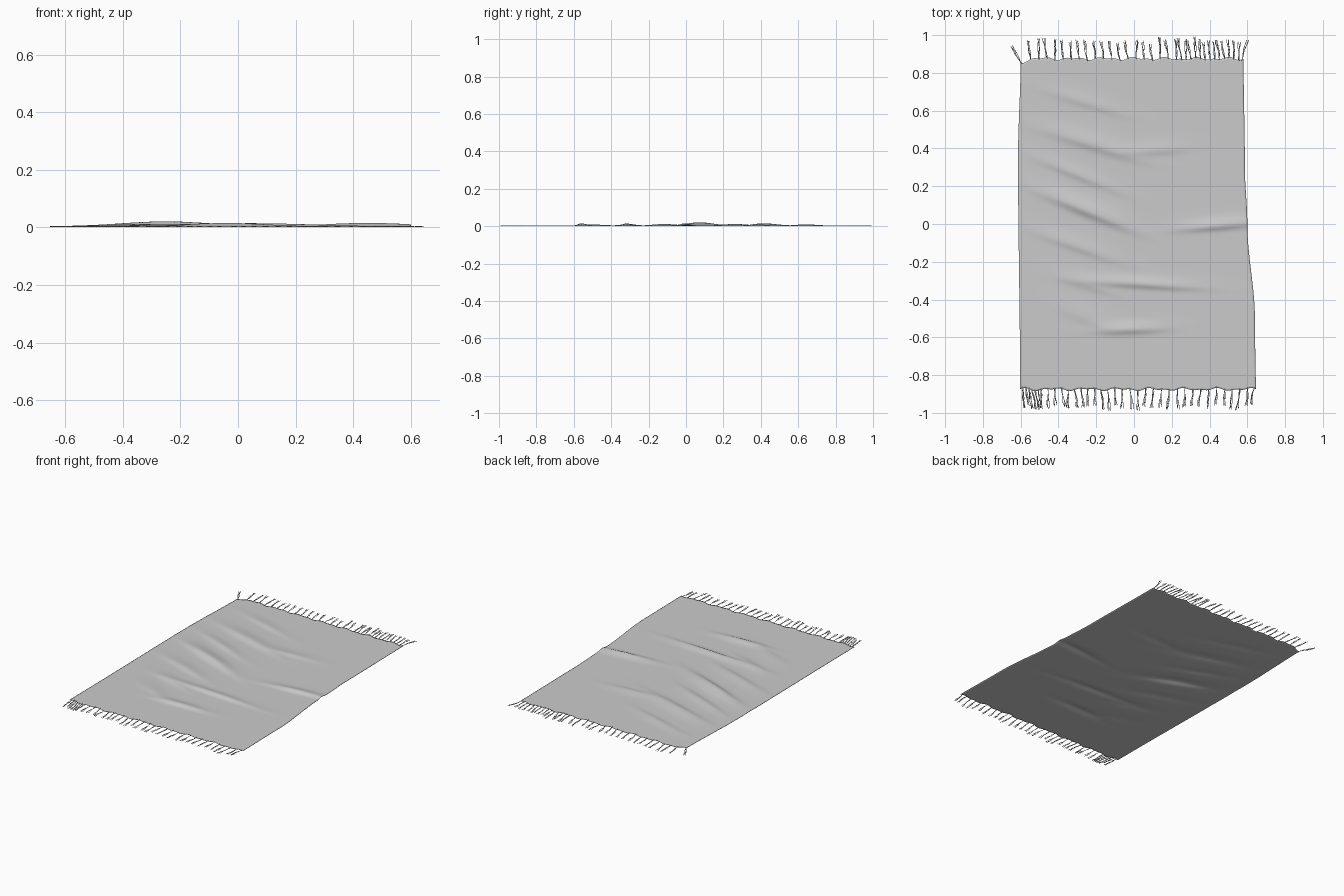
import bpy, bmesh, math, random
from math import sin, exp
from mathutils import Vector

random.seed(4)
cube = bpy.data.objects.get("Cube")
if cube:
    bpy.data.objects.remove(cube, do_unlink=True)


def material(name, colour):
    m = bpy.data.materials.new(name)
    m.use_nodes = True
    m.diffuse_color = colour
    m.node_tree.nodes["Principled BSDF"].inputs["Base Color"].default_value = colour
    m.node_tree.nodes["Principled BSDF"].inputs["Roughness"].default_value = 0.8
    return m


wool = material("grey wool", (0.6, 0.6, 0.6, 1))


def interpolate(points, t):
    for (a, va), (b, vb) in zip(points, points[1:]):
        if t <= b:
            s = max(0, (t - a) / (b - a))
            return va + (vb - va) * s * s * (3 - 2 * s)
    return points[-1][1]


# Slightly crooked outline of the cloth: edge position along its length
LEFT = [(-0.88, -0.603), (0.35, -0.614), (0.88, -0.6)]
RIGHT = [(-0.88, 0.645), (-0.5, 0.64), (0, 0.6), (0.3, 0.587), (0.88, 0.58)]

# Folds: centre x, centre y, half length, half width, height, slope
FOLDS = [
    (-0.25, 0.64, 0.2, 0.035, 0.006, -0.3),
    (-0.22, 0.42, 0.24, 0.045, 0.011, -0.3),
    (0.12, 0.39, 0.16, 0.035, 0.006, 0.05),
    (-0.3, 0.26, 0.2, 0.035, 0.008, -0.4),
    (-0.25, 0.07, 0.22, 0.045, 0.017, -0.4),
    (-0.3, -0.12, 0.2, 0.04, 0.008, -0.35),
    (0.45, -0.01, 0.2, 0.03, 0.012, 0.08),
    (0.05, -0.32, 0.28, 0.028, 0.011, -0.06),
    (-0.25, -0.32, 0.14, 0.04, 0.006, -0.3),
    (-0.02, -0.56, 0.17, 0.03, 0.011, 0.03),
    (-0.25, -0.5, 0.14, 0.05, 0.005, -0.4),
]


def height(x, y):
    z = 0.004
    for cx, cy, length, width, top, slope in FOLDS:
        dx = x - cx
        dy = y - cy - slope * dx
        # folds rise gently at the back and drop sharply at the front
        w = width * (1.25 if dy > 0 else 0.65)
        z += top * exp(-(dx / length) ** 2 - (dy / w) ** 2)
    return z


def end_wave(x, end):
    wave = 0.005 * sin(38 * x + end) + 0.004 * sin(71 * x + 2 * end)
    corner = 0.02 * exp(-((x + 0.6) / 0.035) ** 2) if end > 0 else 0
    return end * (0.876 - corner) + wave


def cloth_point(u, v):
    y = end_wave(u * 1.2 - 0.6, -1) * (1 - v) + end_wave(u * 1.2 - 0.6, 1) * v
    left, right = interpolate(LEFT, y), interpolate(RIGHT, y)
    x = left + (right - left) * u
    return Vector((x, y, height(x, y)))


def finish(bm, name):
    mesh = bpy.data.meshes.new(name)
    bm.to_mesh(mesh)
    bm.free()
    obj = bpy.data.objects.new(name, mesh)
    bpy.context.collection.objects.link(obj)
    mesh.materials.append(wool)
    for p in mesh.polygons:
        p.use_smooth = True
    return obj


# Woven cloth
bm = bmesh.new()
bmesh.ops.create_grid(bm, x_segments=110, y_segments=170, size=0.5)
for v in bm.verts:
    v.co = cloth_point(v.co.x + 0.5, v.co.y + 0.5)
cloth = finish(bm, "rug_cloth")
thickness = cloth.modifiers.new("thickness", 'SOLIDIFY')
thickness.thickness = 0.003
thickness.offset = -1


def strand(bm, path, radius):
    """Thin square-section yarn following a path."""
    rings = []
    for i, p in enumerate(path):
        d = (path[min(i + 1, len(path) - 1)] - path[max(i - 1, 0)]).normalized()
        side = d.cross(Vector((0, 0, 1))).normalized()
        up = side.cross(d)
        rings.append([bm.verts.new(p + (side * math.cos(a) + up * sin(a)) * radius)
                      for a in (math.pi * k / 2 for k in range(4))])
    for r, s in zip(rings, rings[1:]):
        for k in range(4):
            bm.faces.new((r[k], r[(k + 1) % 4], s[(k + 1) % 4], s[k]))
    bm.faces.new(rings[0])
    bm.faces.new(rings[-1])


def tassel(bm, u, end, lean):
    """Three loosely twisted yarns that leave one point on the hem."""
    root = cloth_point(u, 1 if end > 0 else 0)
    root.z = 0.003
    length = random.uniform(0.098, 0.118)
    lean += random.uniform(-0.012, 0.012)
    for k in (-1, 0, 1):
        reach = length * random.uniform(0.88, 1)
        phase = random.uniform(0, 6)
        path = []
        for i in range(7):
            t = i / 6
            x = lean * t + k * 0.006 * t + 0.0025 * sin(phase + 7 * t)
            path.append(root + Vector((x, end * (reach * t - 0.006), 0)))
        strand(bm, path, 0.0015)


def spaced(*runs):
    """Tassel positions as runs of (start, stop, count)."""
    return [a + (b - a) * i / n for a, b, n in runs for i in range(n)]


# Fringe at both ends, crowded towards one corner of each
back = spaced((0.045, 0.7, 18), (0.7, 1.0, 14))
front = spaced((0.01, 0.09, 6), (0.09, 0.4, 11), (0.4, 1.0, 18))

bm = bmesh.new()
tassel(bm, 0.005, 1, -0.045)
for u in back:
    tassel(bm, u, 1, -0.008)
tassel(bm, 0.99, 1, 0.035)
bmesh.ops.recalc_face_normals(bm, faces=bm.faces)
finish(bm, "back_fringe")

bm = bmesh.new()
for u in front:
    tassel(bm, u, -1, 0.012 - 0.02 * u)
tassel(bm, 0.992, -1, -0.008)
bmesh.ops.recalc_face_normals(bm, faces=bm.faces)
finish(bm, "front_fringe")
